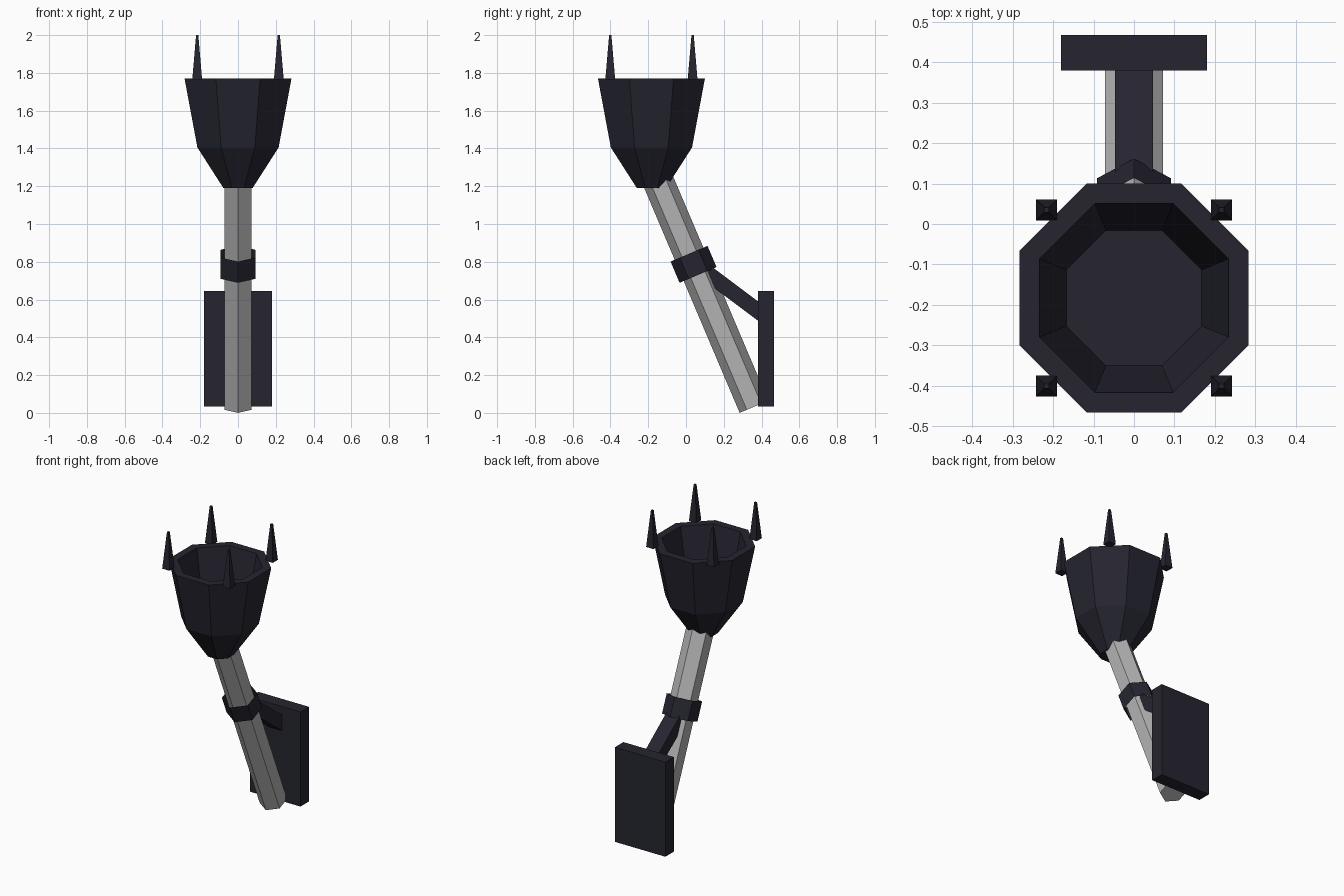
import bpy, bmesh, math
from mathutils import Matrix, Vector

if "Cube" in bpy.data.objects:
    bpy.data.objects.remove(bpy.data.objects["Cube"])


def material(name, rgb):
    m = bpy.data.materials.new(name)
    m.diffuse_color = (*rgb, 1)
    m.use_nodes = True
    m.node_tree.nodes["Principled BSDF"].inputs["Base Color"].default_value = m.diffuse_color
    return m


IRON = material("dark iron", (0.019, 0.0185, 0.030))
GREY = material("grey shaft", (0.45, 0.45, 0.45))


def loft(name, mat, sides, rings, turn=0.0, caps=(True, True), matrix=Matrix()):
    """Stack regular polygons; rings are (apothem, z) pairs."""
    bm = bmesh.new()
    loops = []
    for apothem, z in rings:
        r = apothem / math.cos(math.pi / sides)
        loops.append([bm.verts.new((r * math.cos(turn + math.tau * i / sides),
                                    r * math.sin(turn + math.tau * i / sides), z))
                      for i in range(sides)])
    for a, b in zip(loops, loops[1:]):
        for i in range(sides):
            j = (i + 1) % sides
            bm.faces.new((a[i], a[j], b[j], b[i]))
    if caps[0]:
        bm.faces.new(loops[0][::-1])
    if caps[1]:
        bm.faces.new(loops[-1])
    bm.transform(matrix)
    return finish(name, mat, bm)


def box(name, mat, size, matrix):
    bm = bmesh.new()
    bmesh.ops.create_cube(bm, size=1, matrix=matrix @ Matrix.Diagonal((*size, 1)))
    return finish(name, mat, bm)


def finish(name, mat, bm):
    me = bpy.data.meshes.new(name)
    bm.to_mesh(me)
    bm.free()
    me.materials.append(mat)
    ob = bpy.data.objects.new(name, me)
    bpy.context.collection.objects.link(ob)
    return ob


CUP_Y = -0.183

# Octagonal bowl: outside up to the rim, then down the inside to the floor
loft("bowl", IRON, 8,
     [(0.077, 1.19), (0.215, 1.405), (0.283, 1.77), (0.234, 1.77), (0.167, 1.405)],
     turn=math.pi / 8, matrix=Matrix.Translation((0, CUP_Y, 0)))

# Four rim spikes
for sx in (-1, 1):
    for sy in (-1, 1):
        loft("rim_spike", IRON, 4, [(0.026, 1.765), (0.006, 2.0)], turn=math.pi / 4,
             matrix=Matrix.Translation((sx * 0.216, CUP_Y + sy * 0.218, 0)))

# Leaning hexagonal shaft with an open collar around it
lean = Matrix.Translation((0, 0.36, 0.0325)) @ Matrix.Rotation(math.radians(23), 4, 'X')
loft("shaft", GREY, 6, [(0.0715, 0), (0.0715, 1.37)], turn=math.pi / 2, matrix=lean)
loft("collar", IRON, 6, [(0.092, 0.758), (0.092, 0.88)], turn=math.pi / 2,
     caps=(False, False), matrix=lean)

# Wall plate
box("wall_plate", IRON, (0.36, 0.087, 0.61), Matrix.Translation((0, 0.4235, 0.34)))

# Sloping strut from shaft to wall plate
start, end = Vector((0, 0.10, 0.75)), Vector((0, 0.42, 0.51))
d = end - start
box("strut", IRON, (0.094, d.length, 0.082),
    Matrix.Translation((start + end) / 2) @ Matrix.Rotation(math.atan2(d.z, d.y), 4, 'X'))
